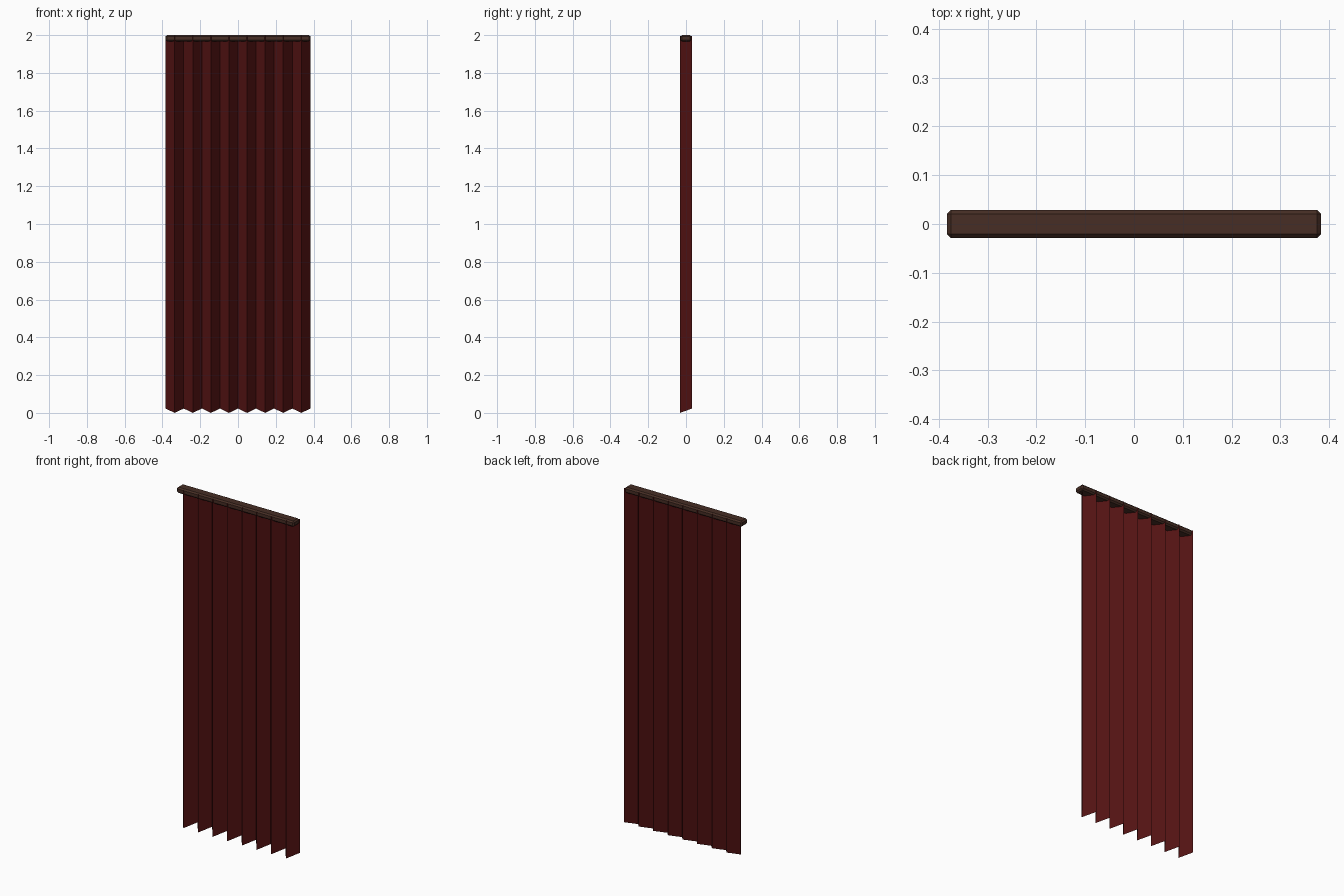
import bpy, bmesh

if "Cube" in bpy.data.objects:
    bpy.data.objects.remove(bpy.data.objects["Cube"])

HALF_W = 0.383
HALF_D = 0.032
PLEATS = 8


def material(name, rgb):
    m = bpy.data.materials.new(name)
    m.diffuse_color = (*rgb, 1.0)
    m.use_nodes = True
    m.node_tree.nodes["Principled BSDF"].inputs["Base Color"].default_value = m.diffuse_color
    return m


def make_object(name, bm, mat):
    me = bpy.data.meshes.new(name)
    bm.to_mesh(me)
    bm.free()
    me.materials.append(mat)
    ob = bpy.data.objects.new(name, me)
    bpy.context.collection.objects.link(ob)
    return ob


cloth = material("dark red cloth", (0.085, 0.006, 0.006))
wood = material("dark brown wood", (0.063, 0.027, 0.018))

# Pleated curtain: thin zigzag sheet, front folds hang lowest
bm = bmesh.new()
prev = None
n = PLEATS * 2
for i in range(n + 1):
    x = -HALF_W + 2 * HALF_W * i / n
    front = i % 2 == 1
    y = -HALF_D if front else HALF_D
    low = bm.verts.new((x, y, 0.0 if front else 0.023))
    high = bm.verts.new((x, y, 1.995))
    if prev:
        bm.faces.new((prev[0], low, high, prev[1]))
    prev = (low, high)
make_object("pleated_curtain", bm, cloth)

# Chamfered rail across the top
bm = bmesh.new()
bmesh.ops.create_cube(bm, size=1.0)
for v in bm.verts:
    v.co.x *= 2 * HALF_W
    v.co.y *= 0.058
    v.co.z = 1.983 + v.co.z * 0.034
bmesh.ops.bevel(bm, geom=bm.edges[:], offset=0.008, segments=1,
                affect='EDGES', profile=0.5)
make_object("curtain_rail", bm, wood)
